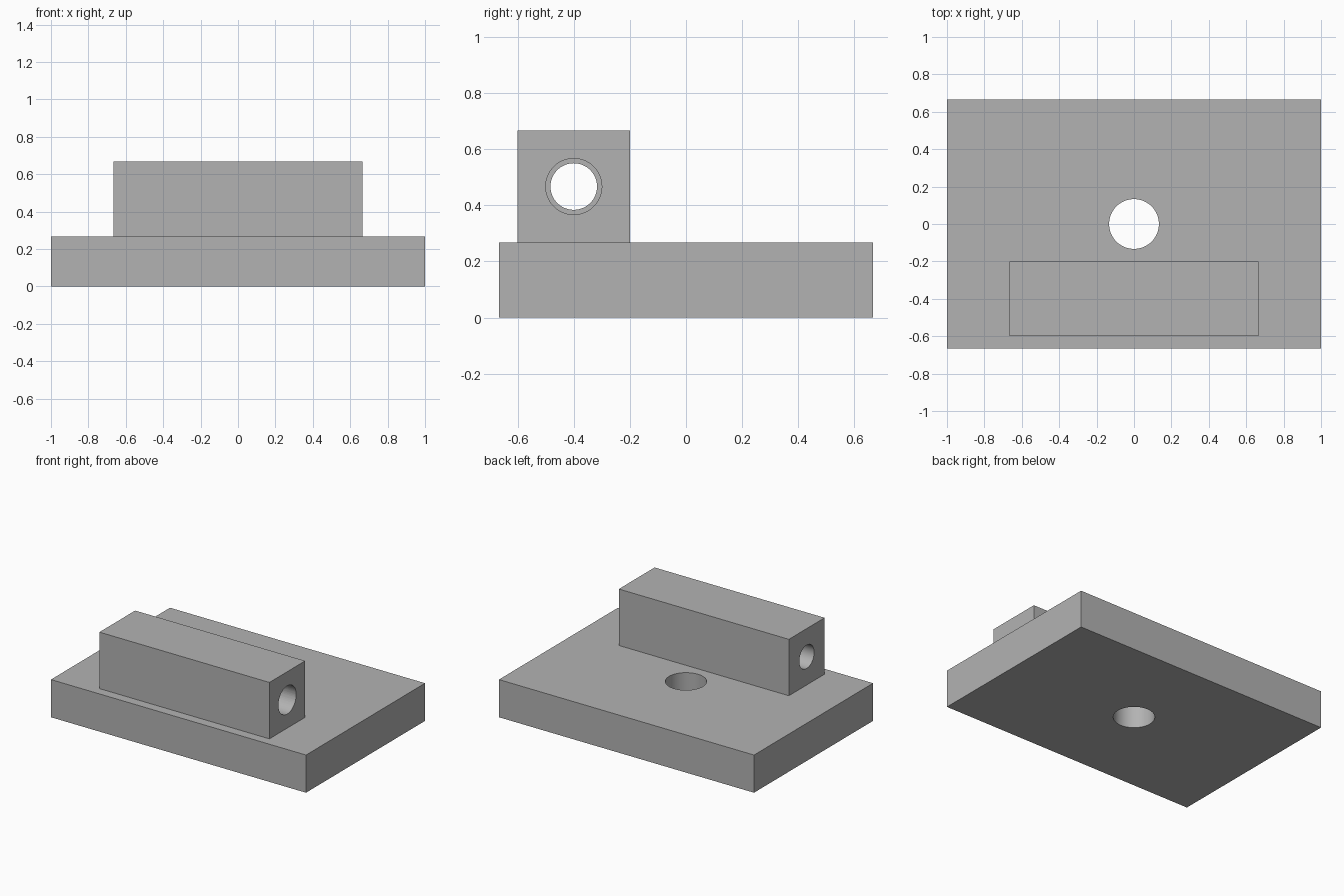
import bpy
from math import pi

if "Cube" in bpy.data.objects:
    bpy.data.objects.remove(bpy.data.objects["Cube"])

grey = bpy.data.materials.new("plain grey")
grey.use_nodes = True
colour = (0.45, 0.45, 0.45, 1)
grey.diffuse_color = colour
grey.node_tree.nodes["Principled BSDF"].inputs["Base Color"].default_value = colour


def box(name, size, centre):
    bpy.ops.mesh.primitive_cube_add(size=1, location=centre)
    ob = bpy.context.object
    ob.name = name
    ob.scale = size
    bpy.ops.object.transform_apply(location=False, rotation=False, scale=True)
    ob.data.materials.append(grey)
    return ob


def drill(ob, radius, depth, centre, rotation=(0, 0, 0)):
    """Cut a round hole and remove the cutter."""
    bpy.ops.mesh.primitive_cylinder_add(vertices=64, radius=radius, depth=depth,
                                        location=centre, rotation=rotation)
    cutter = bpy.context.object
    cutter.data.materials.append(grey)
    mod = ob.modifiers.new("hole", 'BOOLEAN')
    mod.operation = 'DIFFERENCE'
    mod.solver = 'EXACT'
    mod.object = cutter
    bpy.ops.object.select_all(action='DESELECT')
    ob.select_set(True)
    bpy.context.view_layer.objects.active = ob
    bpy.ops.object.modifier_apply(modifier=mod.name)
    bpy.data.objects.remove(cutter)
    bpy.ops.object.shade_smooth_by_angle()


# Base plate with a vertical through hole
base_h = 0.267
base = box("base_plate", (2, 1.333, base_h), (0, 0, base_h / 2))
drill(base, 0.133, 1, (0, 0, base_h / 2))

# Raised block with a lengthwise bore, wider in its left half
centre = (0, -0.4, base_h + 0.2)
along_x = (0, pi / 2, 0)
block = box("bored_block", (1.333, 0.4, 0.4), centre)
drill(block, 0.083, 2, centre, along_x)
drill(block, 0.1, 1, (0.5, centre[1], centre[2]), along_x)
